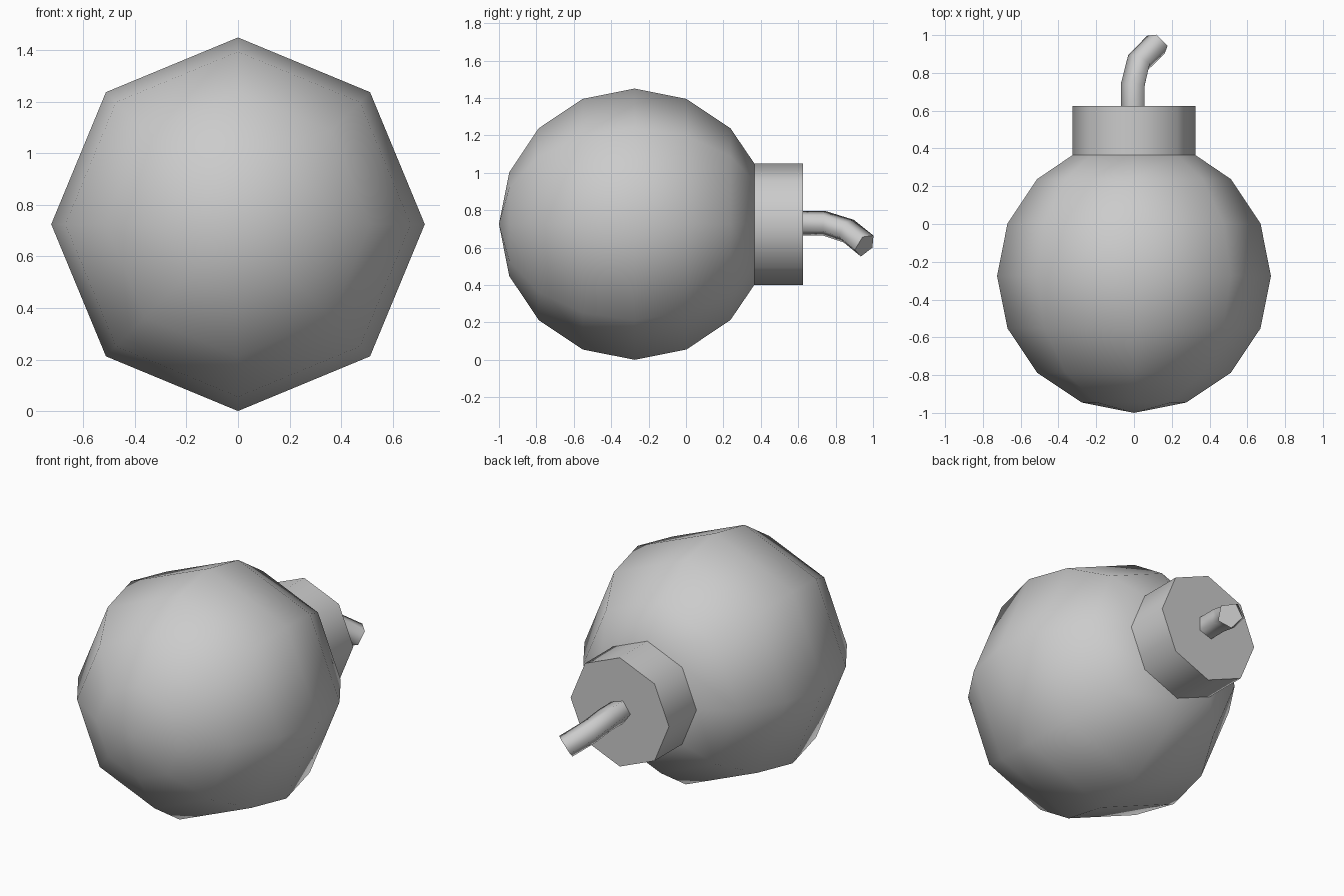
import bpy, bmesh, math
from mathutils import Vector

if "Cube" in bpy.data.objects:
    bpy.data.objects.remove(bpy.data.objects["Cube"])


def finish(name, bm, angle):
    bmesh.ops.remove_doubles(bm, verts=bm.verts, dist=1e-4)
    bmesh.ops.recalc_face_normals(bm, faces=bm.faces)
    mesh = bpy.data.meshes.new(name)
    bm.to_mesh(mesh)
    bm.free()
    ob = bpy.data.objects.new(name, mesh)
    bpy.context.collection.objects.link(ob)
    bpy.ops.object.select_all(action='DESELECT')
    ob.select_set(True)
    bpy.context.view_layer.objects.active = ob
    bpy.ops.object.shade_smooth_by_angle(angle=math.radians(angle))
    return ob


def loft(name, rings, sides, angle):
    """Rings are (centre, direction, radius); first corner of each faces -x."""
    bm = bmesh.new()
    loops = []
    for centre, direction, radius in rings:
        turn = Vector((0, 1, 0)).rotation_difference(Vector(direction))
        loop = []
        for i in range(sides):
            a = math.tau * i / sides
            offset = turn @ Vector((-math.cos(a), 0, math.sin(a))) * radius
            loop.append(bm.verts.new(Vector(centre) + offset))
        loops.append(loop)
    for lo, hi in zip(loops, loops[1:]):
        for i in range(sides):
            j = (i + 1) % sides
            bm.faces.new((lo[i], lo[j], hi[j], hi[i]))
    # Cap both ends; a zero-radius pole has collapsed and needs none
    for ring, loop in ((rings[0], loops[0]), (rings[-1], loops[-1])):
        if ring[2] > 0.001:
            bm.faces.new(loop)
    return finish(name, bm, angle)


AXIS = (0, 1, 0)
Z = 0.725
R = 0.725

# Round body: eight sides about the y axis, cut off where the neck begins
body = []
for k in range(7):
    a = math.pi * k / 8
    body.append(((0, -0.275 - R * math.cos(a), Z), AXIS, R * math.sin(a)))
body.append(((0, 0.365, Z), AXIS, 0.325))
loft("body", body, 8, 60)

# Octagonal neck collar
loft("neck", [((0, y, Z), AXIS, 0.325) for y in (0.365, 0.625)], 8, 60)

# Bent five-sided fuse
fuse = [
    ((0, 0.62, 0.73), AXIS, 0.07),
    ((0, 0.737, 0.73), (0.06, 1, -0.06), 0.07),
    ((0.03, 0.86, 0.69), (0.48, 0.78, -0.40), 0.07),
    ((0.125, 0.956, 0.612), (0.57, 0.63, -0.50), 0.07),
]
loft("fuse", fuse, 5, 75)
